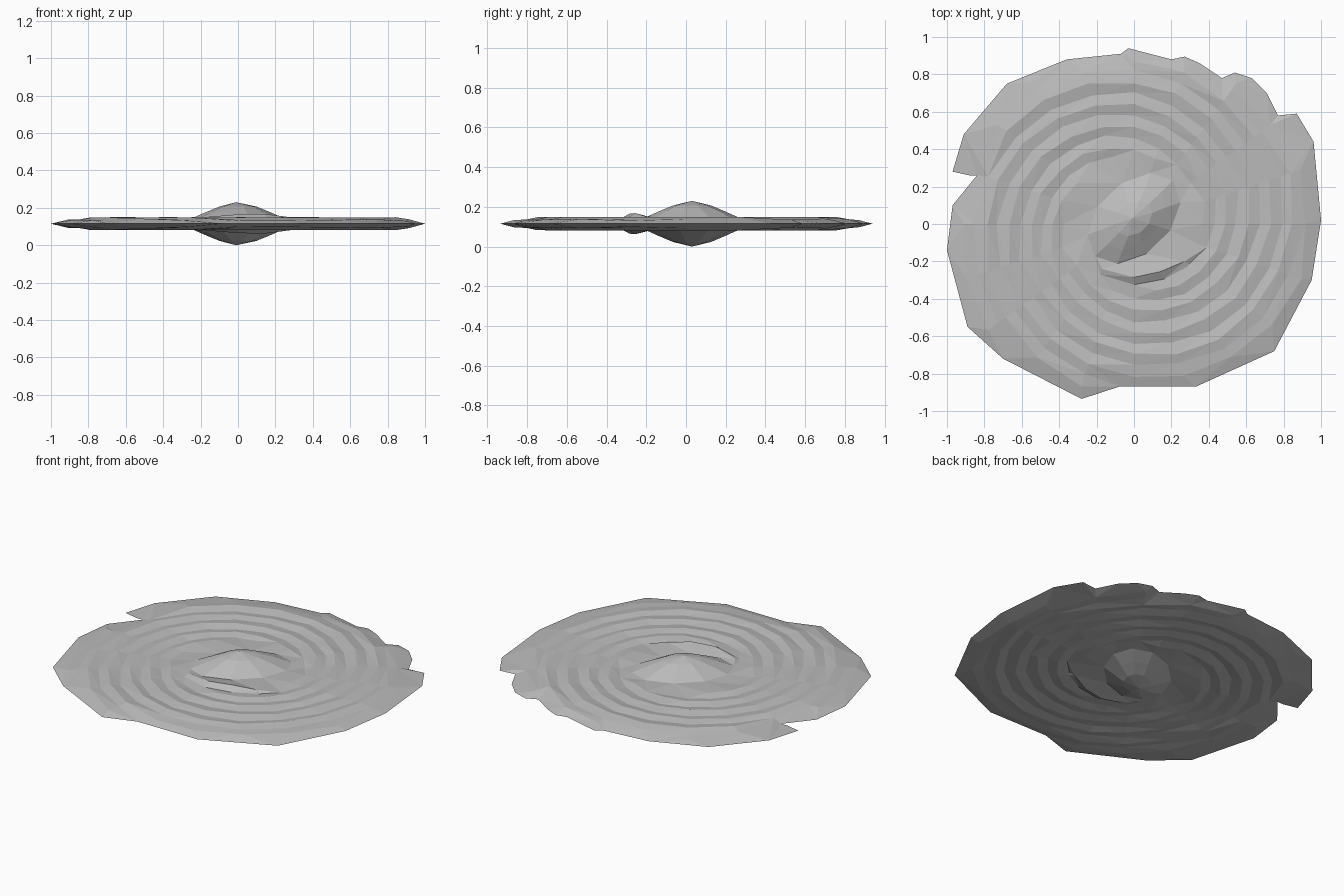
import bpy, bmesh, math, random
from mathutils import Vector
from mathutils.geometry import delaunay_2d_cdt, intersect_point_line

if "Cube" in bpy.data.objects:
    bpy.data.objects.remove(bpy.data.objects["Cube"], do_unlink=True)
random.seed(4)

MID = 0.115      # height of the mirror plane
ARMS = 5         # raised spiral arms
SECTORS = 20     # facets per turn
GROWTH = 0.095   # radius gained per radian

# Ragged outer rim, counterclockwise from the left side
rim = [Vector(p) for p in [
    (1, .02), (.96, .44), (.87, .59), (.77, .58), (.71, .70), (.63, .78),
    (.54, .81), (.47, .78), (.35, .86), (.27, .895), (.20, .88), (-.03, .94),
    (-.07, .91), (-.36, .88), (-.68, .75), (-.91, .48), (-.97, .28),
    (-.88, .26), (-.84, .26), (-.97, .10), (-1, -.14), (-.89, -.55),
    (-.70, -.72), (-.28, -.935), (-.08, -.87), (.33, -.87), (.75, -.68),
    (.95, -.30)]]


def rim_sides():
    return zip(rim, rim[1:] + rim[:1])


def rim_distance(p):
    best = 9
    for a, b in rim_sides():
        q, f = intersect_point_line(p, a, b)
        q = a.lerp(b, min(1, max(0, f)))
        best = min(best, (p - q.to_2d()).length)
    return best


def inside(p):
    hit = False
    for a, b in rim_sides():
        if (a.y > p.y) != (b.y > p.y):
            if p.x < a.x + (p.y - a.y) * (b.x - a.x) / (b.y - a.y):
                hit = not hit
    return hit


points = list(rim)
heights = [0.0] * len(rim)
edges = []


def add_line(line, closed=False):
    """Add a chain of (position, half thickness); None breaks the chain."""
    first = last = None
    for item in line:
        if item is None:
            last = None
            continue
        points.append(Vector(item[0]))
        heights.append(item[1])
        now = len(points) - 1
        if last is not None:
            edges.append((last, now))
        first = now if first is None else first
        last = now
    if closed:
        edges.append((last, first))


# Spiral arms: alternating ridge and valley lines
step = 2 * math.pi / SECTORS
for arm in range(2 * ARMS):
    line = []
    for i in range(26):
        angle = arm * math.pi / ARMS + i * step
        r = .37 + GROWTH * i * step + random.uniform(-.008, .008)
        p = Vector((r * math.cos(angle), r * math.sin(angle)))
        if inside(p) and rim_distance(p) > .04:
            h = .035 if arm % 2 == 0 else .024
            h += random.uniform(-.003, 0)
            line.append((p, min(h, rim_distance(p) * .3)))
        else:
            line.append(None)
    add_line(line)

# Central bulge: tilted ellipses
add_line([((-.01, .03), .115)])
for long, short, h in [(.11, .08, .092), (.20, .13, .062), (.29, .19, .028)]:
    ring = []
    for i in range(10):
        a = 2 * math.pi * i / 10
        u, v = long * math.cos(a), short * math.sin(a)
        ring.append((((u - v) * .72, (u + v) * .70 + .03), h))
    add_line(ring, closed=True)

# Raised lip wrapping the front of the bulge
add_line([((-.17, -.24), .036), ((0, -.285), .05), ((.14, -.255), .053), ((.27, -.2), .036)])
add_line([((-.18, -.27), .026), ((0, -.325), .028), ((.16, -.295), .028), ((.29, -.225), .026)])

# Triangulate the disc once, then build the upper and lower skins
verts, _, faces, orig, _, _ = delaunay_2d_cdt(
    points, edges, [list(range(len(rim)))], 1, 1e-5)

bm = bmesh.new()
for side in (1, -1):
    skin = []
    for p, src in zip(verts, orig):
        h = heights[src[0]] if src else min(.03, rim_distance(p) * .3)
        skin.append(bm.verts.new((p.x, p.y, MID + side * h)))
    for f in faces:
        bm.faces.new([skin[i] for i in (f if side > 0 else reversed(f))])
bmesh.ops.remove_doubles(bm, verts=bm.verts, dist=1e-5)
bmesh.ops.recalc_face_normals(bm, faces=bm.faces)

mesh = bpy.data.meshes.new("spiral_disc")
bm.to_mesh(mesh)
bm.free()
disc = bpy.data.objects.new("spiral_disc", mesh)
bpy.context.collection.objects.link(disc)

# Plain grey
grey = bpy.data.materials.new("plain_grey")
grey.use_nodes = True
grey.diffuse_color = (.5, .5, .5, 1)
grey.node_tree.nodes["Principled BSDF"].inputs["Base Color"].default_value = (.5, .5, .5, 1)
mesh.materials.append(grey)
